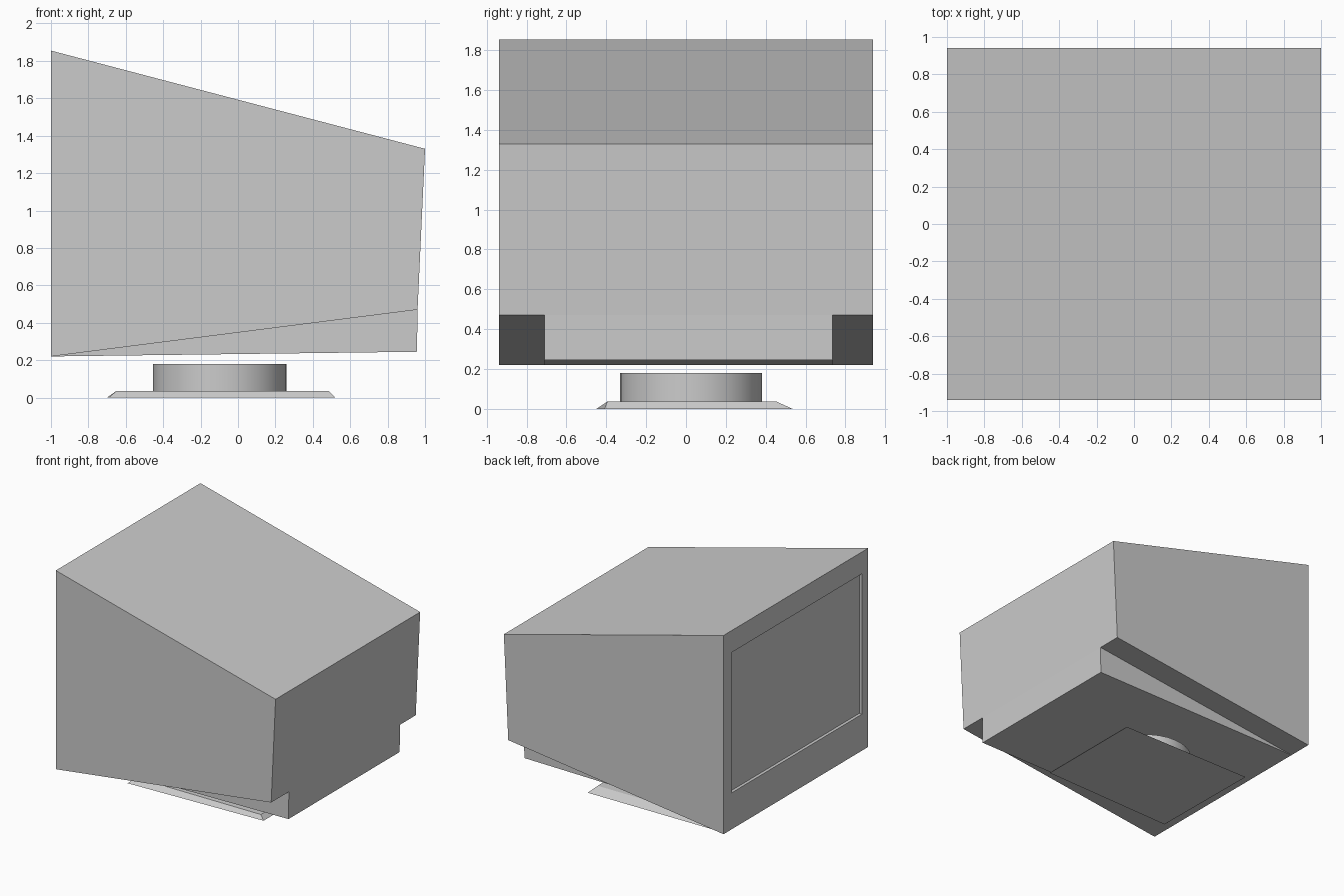
import bpy, bmesh, math

if "Cube" in bpy.data.objects:
    bpy.data.objects.remove(bpy.data.objects["Cube"])

grey = bpy.data.materials.new("warm_grey_plastic")
grey.diffuse_color = (0.6, 0.6, 0.6, 1)
grey.use_nodes = True
grey.node_tree.nodes["Principled BSDF"].inputs["Base Color"].default_value = grey.diffuse_color


def make(name, bm):
    bmesh.ops.recalc_face_normals(bm, faces=bm.faces)
    mesh = bpy.data.meshes.new(name)
    bm.to_mesh(mesh)
    bm.free()
    mesh.materials.append(grey)
    ob = bpy.data.objects.new(name, mesh)
    bpy.context.collection.objects.link(ob)
    return ob


def loft(bm, ring_a, ring_b):
    """Closed solid between two matching rings of points."""
    a = [bm.verts.new(p) for p in ring_a]
    b = [bm.verts.new(p) for p in ring_b]
    bm.faces.new(a)
    bm.faces.new(b)
    n = len(a)
    for i in range(n):
        bm.faces.new((a[i], a[(i + 1) % n], b[(i + 1) % n], b[i]))


def extrude_profile(name, profile, y0, y1):
    bm = bmesh.new()
    loft(bm, [(x, y0, z) for x, z in profile], [(x, y1, z) for x, z in profile])
    return make(name, bm)


# Wedge-shaped monitor case with a recessed screen on its tall side
case = extrude_profile("case", [(-1, 0.22), (-1, 1.855), (1, 1.33), (0.96, 0.47)], -0.94, 0.94)
bm = bmesh.new()
bm.from_mesh(case.data)
front = min(bm.faces, key=lambda f: f.calc_center_median().x)


def window(v, x):
    y = 0.835 if v.co.y > 0 else -0.86
    z = 1.675 if v.co.z > 1 else 0.52
    return (x, y, z)


bmesh.ops.inset_region(bm, faces=[front], thickness=0.05)      # bezel
for v in front.verts:
    v.co = window(v, -1)
bmesh.ops.inset_region(bm, faces=[front], thickness=0.001)     # recess wall
for v in front.verts:
    v.co = window(v, -0.975)
bm.to_mesh(case.data)
bm.free()

# Narrower wedge under the case
extrude_profile("lower_case", [(-1, 0.22), (0.96, 0.47), (0.957, 0.245)], -0.71, 0.735)

# Round swivel neck
bm = bmesh.new()
bmesh.ops.create_cone(bm, cap_ends=True, segments=32, radius1=0.357, radius2=0.357, depth=0.145)
bmesh.ops.translate(bm, verts=bm.verts, vec=(-0.097, 0.025, 0.1075))
neck = make("swivel_neck", bm)
bpy.context.view_layer.objects.active = neck
neck.select_set(True)
bpy.ops.object.shade_smooth_by_angle(angle=math.radians(30))

# Bevelled foot plate, slightly out of square
bm = bmesh.new()
loft(bm,
     [(-0.69, -0.45, 0), (0.52, -0.41, 0), (0.52, 0.535, 0), (-0.70, 0.53, 0)],
     [(-0.65, -0.395, 0.036), (0.485, -0.395, 0.036), (0.485, 0.455, 0.036), (-0.65, 0.455, 0.036)])
make("foot_plate", bm)
